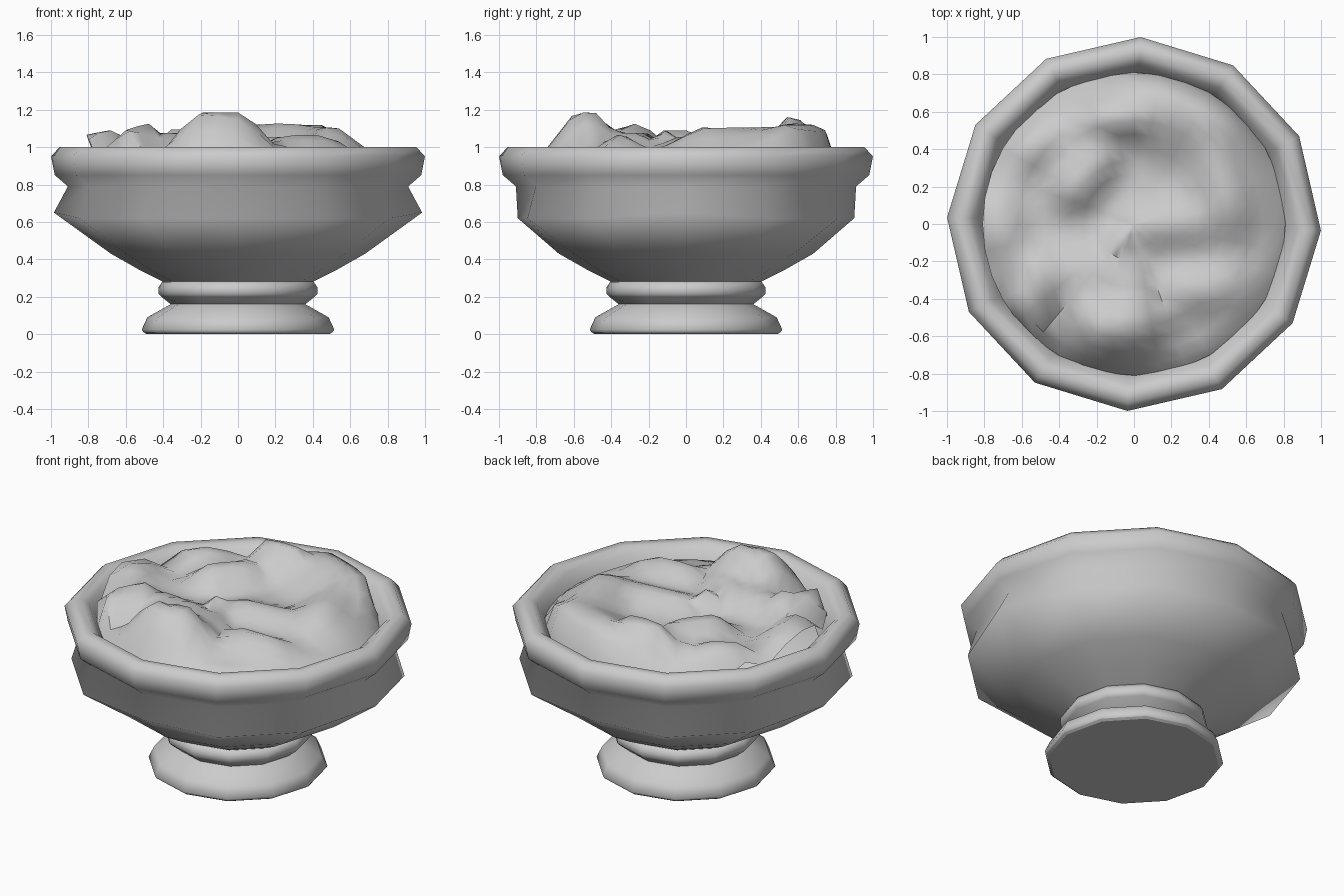
import bpy, math

if "Cube" in bpy.data.objects:
    bpy.data.objects.remove(bpy.data.objects["Cube"])

SIDES = 12
OFFSET = math.radians(-2)


def make_object(name, verts, faces, angle):
    mesh = bpy.data.meshes.new(name)
    mesh.from_pydata(verts, [], faces)
    mesh.update()
    obj = bpy.data.objects.new(name, mesh)
    bpy.context.collection.objects.link(obj)
    bpy.ops.object.select_all(action='DESELECT')
    obj.select_set(True)
    bpy.context.view_layer.objects.active = obj
    bpy.ops.object.shade_smooth_by_angle(angle=math.radians(angle))
    return obj


def lathe(name, profile, belly_ring=None, cap_start=False, angle=60):
    """Turn (radius, z) rings; the belly ring is uneven: wide at the sides, flat front and back."""
    verts, faces = [], []
    for j, (r, z) in enumerate(profile):
        for i in range(SIDES):
            a = OFFSET + 2 * math.pi * i / SIDES
            rr, zz = r, z
            if j == belly_ring:
                if i % 6 == 0:
                    rr, zz = .985, .65
                elif i % 3 == 0:
                    rr = .90
            verts.append((rr * math.cos(a), rr * math.sin(a), zz))
    for j in range(len(profile) - 1):
        for i in range(SIDES):
            k = (i + 1) % SIDES
            faces.append((j * SIDES + i, j * SIDES + k,
                          (j + 1) * SIDES + k, (j + 1) * SIDES + i))
    if cap_start:
        faces.append(tuple(reversed(range(SIDES))))
    return make_object(name, verts, faces, angle)


# Foot: flared base, pinched waist and collar
lathe("foot", [(.505, .01), (.515, .025), (.485, .09), (.36, .16),
               (.41, .20), (.425, .215), (.425, .25), (.405, .28), (.36, .285)],
      angle=85)
lathe("foot_base", [(.49, 0), (.505, .01)], cap_start=True, angle=30)

# Bowl body running into the rounded rim
lathe("bowl", [(.39, .275), (.53, .345), (.68, .43), (.96, .62), (.91, .79),
               (.98, .85), (1.0, .95), (.955, 1.0), (.90, 1.0), (.86, .97),
               (.82, .90), (.78, .80)], belly_ring=3, angle=85)

# Contents: lumps as (x1, y1, x2, y2, height, flat radius, falloff)
LUMPS = [
    (-.18, -.55, -.02, -.54, .20, .06, .18),
    (-.32, -.28, -.05, -.32, .09, .08, .12),
    (-.18, .57, -.02, .58, .18, .03, .15),
    (.10, .68, .44, .55, .16, .04, .30),
    (.42, .50, .50, .10, .12, .03, .22),
    (-.32, .20, -.20, .36, .11, .05, .12),
    (-.07, -.10, -.07, -.10, .10, .02, .11),
    (.05, -.02, .40, .02, .07, .03, .15),
    (.25, -.35, .50, -.35, .08, .02, .13),
    (-.60, -.45, -.50, -.26, .14, .04, .13),
    (-.76, .05, -.72, -.10, .13, .06, .14),
    (-.60, .38, -.48, .46, .11, .03, .15),
]


def height(x, y):
    best = 0
    for x1, y1, x2, y2, h, core, fall in LUMPS:
        dx, dy = x2 - x1, y2 - y1
        length = dx * dx + dy * dy
        t = 0 if length == 0 else max(0, min(1, ((x - x1) * dx + (y - y1) * dy) / length))
        d = math.hypot(x - x1 - t * dx, y - y1 - t * dy)
        best = max(best, h * max(0, min(1, 1 - (d - core) / fall)))
    # the surface sinks gently towards the rim
    return .985 + best - .05 * max(0, math.hypot(x, y) - .55) / .27


rings = [.06, .13, .20, .27, .34, .41, .48, .55, .62, .69, .755, .81]
seg = 36
verts, faces = [(0, 0, height(0, 0))], []
for j, r in enumerate(rings):
    for i in range(seg):
        a = 2 * math.pi * i / seg
        x, y = r * math.cos(a), r * math.sin(a)
        verts.append((x, y, .90 if j == len(rings) - 1 and x > -.7 else height(x, y)))
for i in range(seg):
    k = (i + 1) % seg
    faces.append((0, 1 + i, 1 + k))
    for j in range(len(rings) - 1):
        a, b = 1 + j * seg, 1 + (j + 1) * seg
        faces.append((a + i, b + i, b + k, a + k))
make_object("bowl_contents", verts, faces, 60)
